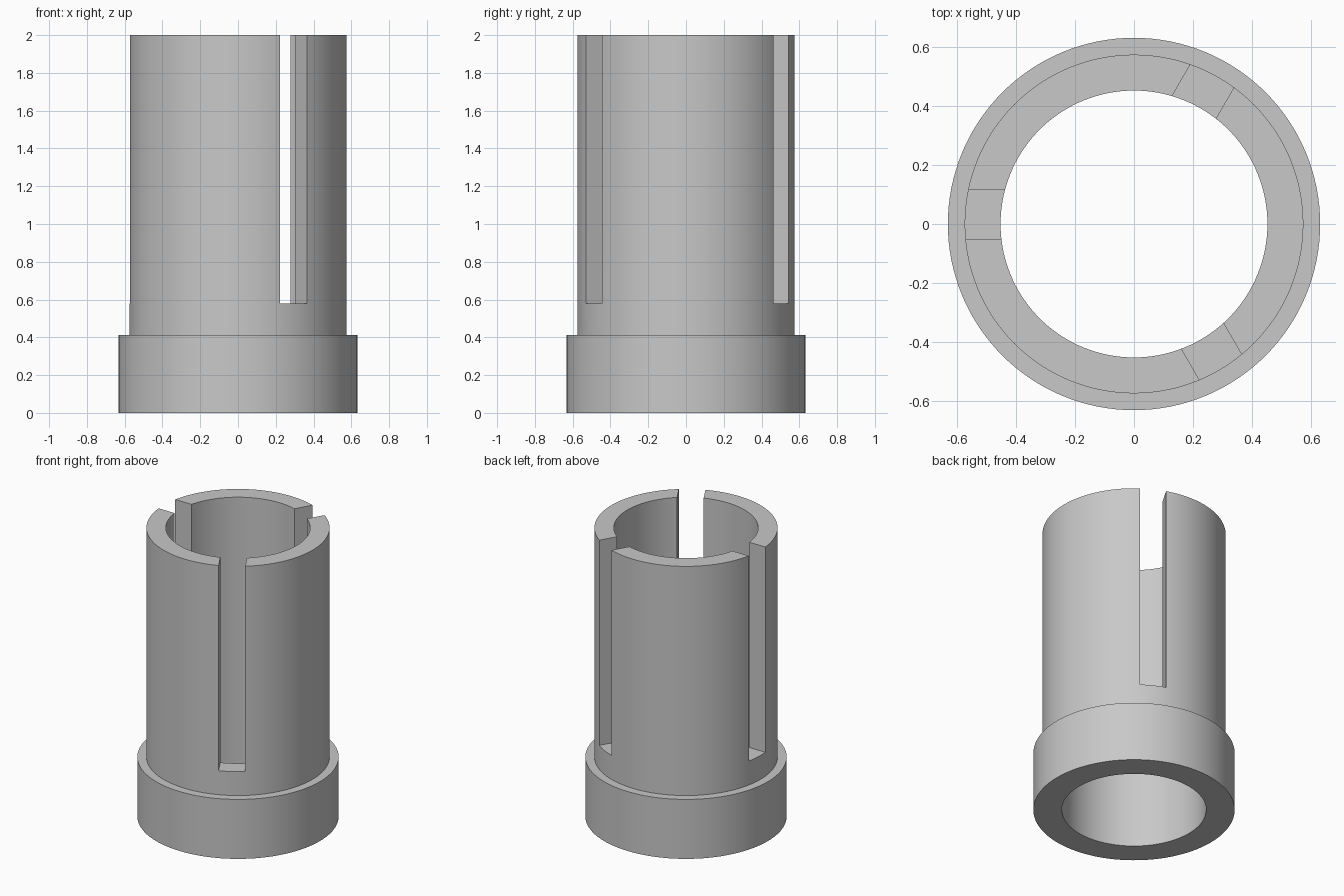
import bpy, bmesh, math
from mathutils import Matrix, Vector

cube = bpy.data.objects.get("Cube")
if cube:
    bpy.data.objects.remove(cube, do_unlink=True)

R_IN, R_BODY, R_COLLAR = 0.453, 0.575, 0.632
Z_COLLAR, Z_SLOT, HEIGHT = 0.412, 0.578, 2.0
SLOT_WIDTH = 0.167
SLOT_CENTRE = Vector((-0.006, 0.033, 0))  # slot pattern sits slightly off axis
SEGMENTS = 128

grey = bpy.data.materials.new("plain_grey")
grey.use_nodes = True
colour = (0.58, 0.58, 0.58, 1)
grey.diffuse_color = colour
grey.node_tree.nodes["Principled BSDF"].inputs["Base Color"].default_value = colour


def make_object(name, bm):
    bmesh.ops.recalc_face_normals(bm, faces=bm.faces)
    mesh = bpy.data.meshes.new(name)
    bm.to_mesh(mesh)
    bm.free()
    mesh.materials.append(grey)
    obj = bpy.data.objects.new(name, mesh)
    bpy.context.collection.objects.link(obj)
    return obj


# Sleeve with stepped collar: a closed profile turned about z
profile = [(R_IN, 0), (R_COLLAR, 0), (R_COLLAR, Z_COLLAR),
           (R_BODY, Z_COLLAR), (R_BODY, HEIGHT), (R_IN, HEIGHT)]
bm = bmesh.new()
verts = [bm.verts.new((r, 0, z)) for r, z in profile]
edges = [bm.edges.new((v, verts[i - 1])) for i, v in enumerate(verts)]
bmesh.ops.spin(bm, geom=verts + edges, axis=(0, 0, 1), cent=(0, 0, 0),
               angle=math.tau, steps=SEGMENTS, use_merge=True)
bmesh.ops.remove_doubles(bm, verts=bm.verts, dist=1e-5)
sleeve = make_object("slotted_sleeve", bm)

# Three slots, open at the top, a third of a turn apart
bm = bmesh.new()
cut_height = HEIGHT - Z_SLOT + 0.2
for degrees in (60, 180, 300):
    turn = Matrix.Rotation(math.radians(degrees), 4, "Z")
    place = Matrix.Translation((0.55, 0, Z_SLOT + cut_height / 2))
    size = Matrix.Diagonal((0.6, SLOT_WIDTH, cut_height, 1))
    bmesh.ops.create_cube(bm, size=1,
                          matrix=Matrix.Translation(SLOT_CENTRE) @ turn @ place @ size)
cutter = make_object("slot_cutter", bm)
cutter.hide_render = True

cut = sleeve.modifiers.new("slots", "BOOLEAN")
cut.operation = "DIFFERENCE"
cut.solver = "EXACT"
cut.object = cutter

bpy.ops.object.select_all(action="DESELECT")
sleeve.select_set(True)
bpy.context.view_layer.objects.active = sleeve
bpy.ops.object.modifier_apply(modifier=cut.name)
bpy.data.objects.remove(cutter, do_unlink=True)
bpy.ops.object.shade_smooth_by_angle(angle=math.radians(30))
